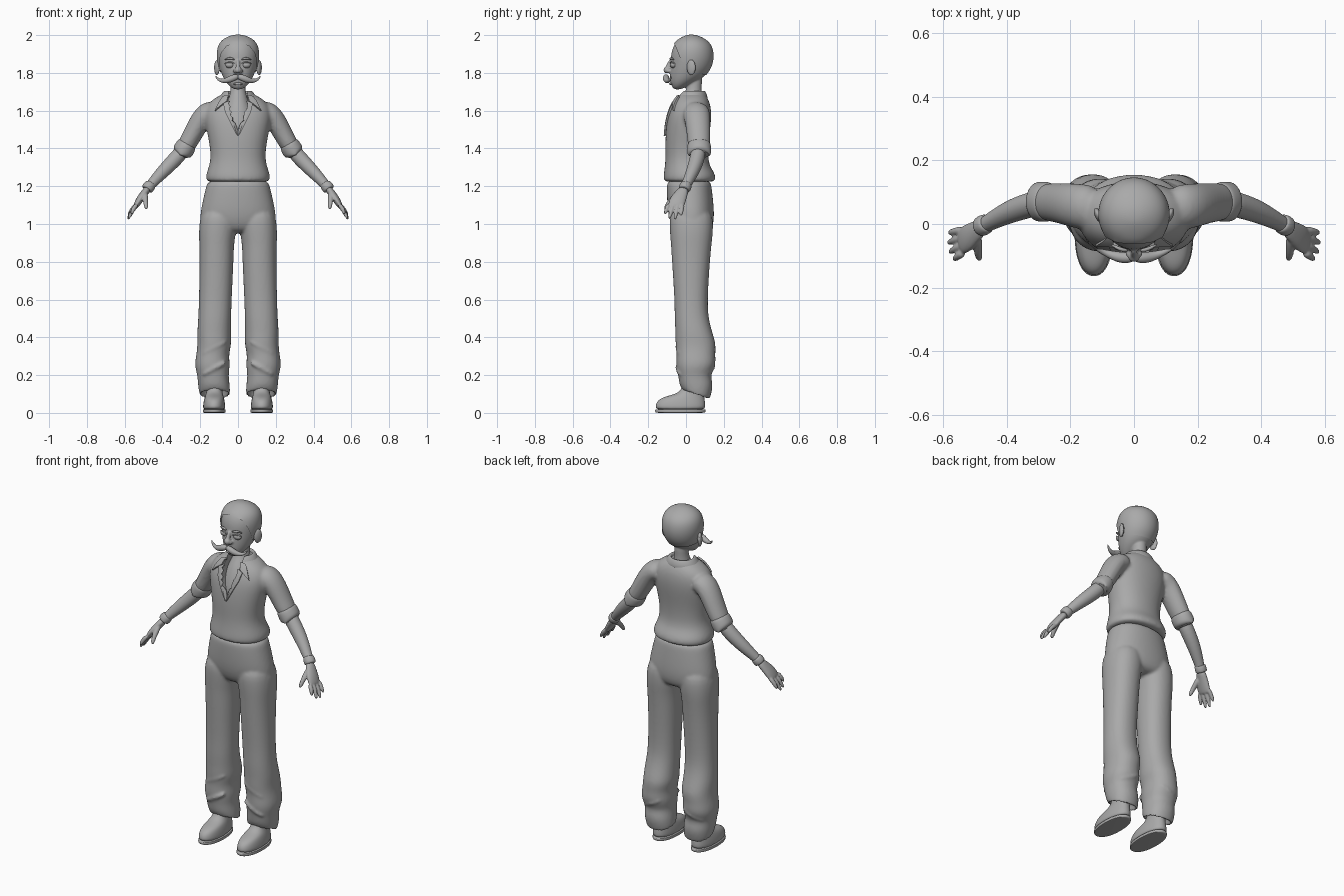
import bpy, bmesh, math
from mathutils import Vector, Matrix

cube = bpy.data.objects.get("Cube")
if cube:
    bpy.data.objects.remove(cube)

clay = bpy.data.materials.new("clay_grey")
clay.use_nodes = True
GREY = (0.4, 0.4, 0.4, 1)
clay.diffuse_color = GREY
clay.node_tree.nodes["Principled BSDF"].inputs["Base Color"].default_value = GREY


def loft(bm, rings, axis=None, sides=(1,), n=16, power=1.0):
    """Skin elliptical rings (centre, radius_y, radius_x) along a path."""
    centres = [Vector(r[0]) for r in rings]
    for s in sides:
        loops = []
        for i, (c, ru, rv) in enumerate(rings):
            t = axis or centres[min(i + 1, len(rings) - 1)] - centres[max(i - 1, 0)]
            t = t.normalized()
            u = Vector((0, 1, 0))
            u = (u - t * u.dot(t)).normalized()
            v = t.cross(u)
            loop = []
            for k in range(n):
                a = math.tau * k / n
                ca, sa = math.cos(a), math.sin(a)
                ca = math.copysign(abs(ca) ** power, ca)
                sa = math.copysign(abs(sa) ** power, sa)
                p = centres[i] + u * ru * ca + v * rv * sa
                loop.append(bm.verts.new((p.x * s, p.y, p.z)))
            loops.append(loop)
        for a, b in zip(loops, loops[1:]):
            for k in range(n):
                bm.faces.new((a[k], a[k - 1], b[k - 1], b[k]))
        bm.faces.new(loops[0])
        bm.faces.new(loops[-1])


def stack(bm, rows, **kw):
    """Horizontal rings from rows of height, inner x, outer x, front y, back y."""
    rings = [(((a + b) / 2, (f + k) / 2, z), (k - f) / 2, (b - a) / 2) for z, a, b, f, k in rows]
    loft(bm, rings, axis=Vector((0, 0, 1)), **kw)


def body(bm, rows, **kw):
    """Centred stack: height, half width, front y, back y."""
    stack(bm, [(z, -w, w, f, k) for z, w, f, k in rows], **kw)


def tube(bm, pts, flat=1.0, **kw):
    """Round tube through (x, y, z, radius) points."""
    loft(bm, [((x, y, z), r, r * flat) for x, y, z, r in pts], **kw)


def ball(bm, centre, size, sides=(1,), turn=0.0):
    for s in sides:
        m = Matrix.Translation((centre[0] * s, centre[1], centre[2]))
        m = m @ Matrix.Rotation(turn * s, 4, 'Z') @ Matrix.Diagonal((*size, 1))
        bmesh.ops.create_uvsphere(bm, u_segments=20, v_segments=12, radius=1, matrix=m)


def bake(ob):
    """Freeze modifiers, then smooth with sharp edges kept."""
    bpy.context.view_layer.update()
    dg = bpy.context.evaluated_depsgraph_get()
    ob_mesh = bpy.data.meshes.new_from_object(ob.evaluated_get(dg))
    ob.modifiers.clear()
    ob.data = ob_mesh
    ob_mesh.materials.clear()
    ob_mesh.materials.append(clay)
    bpy.ops.object.select_all(action='DESELECT')
    ob.select_set(True)
    bpy.context.view_layer.objects.active = ob
    bpy.ops.object.shade_smooth_by_angle(angle=math.radians(40))


def finish(name, bm, voxel=0, relax=3, subdiv=2, cutter=None, wrap=None):
    bmesh.ops.recalc_face_normals(bm, faces=bm.faces)
    me = bpy.data.meshes.new(name)
    bm.to_mesh(me)
    bm.free()
    ob = bpy.data.objects.new(name, me)
    bpy.context.collection.objects.link(ob)
    if subdiv:
        ob.modifiers.new("round", 'SUBSURF').levels = subdiv
    if voxel:
        r = ob.modifiers.new("blend", 'REMESH')
        r.mode, r.voxel_size = 'VOXEL', voxel
        sm = ob.modifiers.new("relax", 'SMOOTH')
        sm.factor, sm.iterations = 0.5, relax
    if cutter:
        b = ob.modifiers.new("opening", 'BOOLEAN')
        b.operation, b.solver, b.object = 'DIFFERENCE', 'EXACT', cutter
    if wrap:
        w = ob.modifiers.new("drape", 'SHRINKWRAP')
        w.target, w.wrap_mode, w.offset = wrap, 'ABOVE_SURFACE', 0.006
        t = ob.modifiers.new("cloth", 'SOLIDIFY')
        t.thickness, t.offset = 0.01, 0
    bake(ob)
    return ob


BOTH = (1, -1)

# Trousers: hips and baggy legs with folds and slanted open cuffs
bm = bmesh.new()
stack(bm, [(1.1, .0, .193, -.09, .14), (.98, .004, .21, -.09, .148), (.9, .02, .207, -.082, .138),
           (.8, .022, .205, -.076, .128), (.6, .032, .208, -.062, .115), (.5, .035, .212, -.062, .12),
           (.42, .036, .218, -.057, .143), (.36, .033, .216, -.058, .162), (.31, .048, .222, -.05, .155),
           (.25, .04, .232, -.055, .162), (.2, .05, .216, -.042, .128), (.15, .042, .214, -.038, .148),
           (.1, .04, .206, -.022, .128), (.095, .045, .2, -.016, .122), (.1, .052, .193, -.008, .115),
           (.15, .055, .19, -.008, .112)], sides=BOTH, power=.9)
for v in bm.verts:
    if v.co.z < .13:
        v.co.z -= (v.co.y - .05) * .35
body(bm, [(1.24, .16, -.1, .13), (1.2, .172, -.105, .138), (1.1, .196, -.102, .149),
          (1.03, .207, -.093, .152), (.97, .2, -.07, .14), (.95, .14, -.03, .1)], power=.9)
for z in (.35, .24):
    tube(bm, [(.06, -.03, z + .03, .01), (.12, -.052, z, .013), (.19, -.03, z - .04, .01)], sides=BOTH)
    tube(bm, [(.07, .13, z + .03, .01), (.13, .152, z, .014), (.2, .11, z - .03, .01)], sides=BOTH)
finish("trousers", bm, voxel=.008, relax=4)

# Shoes and soles
bm = bmesh.new()
stack(bm, [(.012, .068, .184, -.16, .1), (.035, .066, .187, -.166, .106), (.065, .07, .182, -.155, .102),
           (.085, .075, .176, -.12, .099), (.1, .08, .17, -.055, .097), (.125, .082, .168, -.02, .093),
           (.19, .085, .165, -.01, .085)], sides=BOTH, power=.9)
finish("shoes", bm)
bm = bmesh.new()
stack(bm, [(0, .066, .186, -.16, .1), (.002, .064, .188, -.166, .106), (.018, .064, .188, -.168, .108),
           (.02, .066, .186, -.16, .1)], sides=BOTH, power=.9)
finish("soles", bm)

# V-shaped neck opening, removed once the shirt is cut
bm = bmesh.new()
outline = [(0, 1.475), (.036, 1.56), (.05, 1.63), (.05, 1.75), (-.05, 1.75), (-.05, 1.63), (-.036, 1.56)]
face = bm.faces.new([bm.verts.new((x, -.3, z)) for x, z in outline])
ext = bmesh.ops.extrude_face_region(bm, geom=[face])
bmesh.ops.translate(bm, verts=[g for g in ext["geom"] if isinstance(g, bmesh.types.BMVert)], vec=(0, .32, 0))
opening = finish("neck_opening", bm, subdiv=0)
opening.hide_render = True

# Shirt: torso blended with short sleeves
bm = bmesh.new()
body(bm, [(1.222, .155, -.105, .14), (1.228, .17, -.12, .156), (1.25, .174, -.122, .16),
          (1.275, .168, -.119, .15), (1.31, .155, -.114, .127), (1.36, .146, -.11, .118),
          (1.44, .157, -.112, .122), (1.52, .174, -.107, .133), (1.58, .182, -.097, .137),
          (1.63, .168, -.078, .132), (1.665, .13, -.058, .118), (1.69, .08, -.035, .1),
          (1.695, .05, -.01, .08)], power=.9)
loft(bm, [((.11, .05, 1.6), .07, .06), ((.17, .055, 1.59), .073, .06), ((.208, .062, 1.535), .068, .056),
          ((.25, .068, 1.455), .062, .051), ((.298, .07, 1.375), .058, .048)], sides=BOTH)
shirt = finish("shirt", bm, voxel=.009, relax=4, cutter=opening)

# Rolled sleeve cuffs
bm = bmesh.new()
loft(bm, [((.266, .069, 1.429), .05, .042), ((.268, .069, 1.425), .063, .053), ((.285, .07, 1.397), .065, .057),
          ((.304, .07, 1.366), .063, .056), ((.306, .07, 1.362), .055, .047), ((.298, .07, 1.376), .045, .04)],
     sides=BOTH)
finish("sleeve_cuffs", bm)

# Collar band, pointed collar leaves and lapels
bm = bmesh.new()
body(bm, [(1.65, .1, -.055, .112), (1.668, .104, -.055, .117), (1.69, .088, -.043, .111),
          (1.708, .072, -.03, .1), (1.704, .06, -.02, .092), (1.67, .055, -.015, .085)])
finish("collar_band", bm, cutter=opening)
bpy.data.objects.remove(opening)
LEAF = [(.05, 1.69), (.085, 1.685), (.132, 1.607), (.088, 1.632), (.058, 1.65)]
LAPEL = [(.05, 1.65), (.078, 1.637), (.068, 1.59), (.004, 1.465), (.002, 1.478), (.036, 1.56)]
for name, shape in (("collar_leaves", LEAF), ("lapels", LAPEL)):
    bm = bmesh.new()
    for s in BOTH:
        f = bm.faces.new([bm.verts.new((x * s, -.1 + max(0, z - 1.58) * .5, z)) for x, z in shape])
        f.normal_update()
        if f.normal.y > 0:
            f.normal_flip()
    bmesh.ops.triangulate(bm, faces=bm.faces)
    bmesh.ops.subdivide_edges(bm, edges=bm.edges, cuts=5, use_grid_fill=True)
    finish(name, bm, subdiv=0, wrap=shirt)

# Forearms and hands
bm = bmesh.new()
tube(bm, [(.275, .07, 1.41, .04), (.33, .06, 1.345, .041), (.4, .035, 1.275, .036),
          (.46, .002, 1.21, .026), (.485, -.012, 1.18, .025)], sides=BOTH)
loft(bm, [((.475, -.006, 1.19), .025, .02), ((.495, -.022, 1.165), .034, .02), ((.52, -.042, 1.13), .044, .02),
          ((.538, -.053, 1.1), .044, .016), ((.545, -.056, 1.088), .036, .012)], sides=BOTH)
tips = [(.565, -.113, 1.05), (.58, -.09, 1.026), (.585, -.06, 1.02), (.582, -.028, 1.042)]
for i, (x, y, z) in enumerate(tips):
    base = Vector((.534, -.09 + .024 * i, 1.105))
    mid = base.lerp(Vector((x, y, z)), .5) + Vector((.005, 0, .003))
    tube(bm, [(*base, .013), (*mid, .012), (x, y, z, .008)], sides=BOTH)
tube(bm, [(.493, -.035, 1.165, .018), (.49, -.075, 1.13, .014), (.488, -.1, 1.1, .012),
          (.484, -.113, 1.078, .008)], sides=BOTH)
finish("arms_and_hands", bm, voxel=.0045, relax=2)
bm = bmesh.new()
tube(bm, [(.46, .004, 1.214, .022), (.461, .003, 1.212, .032), (.482, -.009, 1.184, .034),
          (.484, -.01, 1.181, .024)], sides=BOTH)
finish("wrist_bands", bm)

# Head with nose and ears, neck and bare chest
HEAD = [(1.712, .018, -.062, -.03), (1.725, .042, -.074, 0), (1.75, .065, -.084, .05),
        (1.78, .083, -.088, .1), (1.82, .098, -.086, .13), (1.86, .107, -.083, .143),
        (1.9, .11, -.082, .145), (1.94, .104, -.07, .136), (1.97, .085, -.048, .112),
        (1.99, .053, -.015, .077), (2.001, .015, .015, .042)]
bm = bmesh.new()
body(bm, HEAD)
body(bm, [(1.8, .04, .0, .09), (1.73, .037, .005, .083), (1.69, .045, -.008, .085), (1.65, .055, -.04, .09),
          (1.6, .08, -.066, .09), (1.52, .09, -.092, .08), (1.45, .09, -.09, .07)])
ball(bm, (0, -.1, 1.815), (.02, .02, .018))
ball(bm, (.014, -.092, 1.81), (.013, .014, .012), BOTH)
tube(bm, [(0, -.08, 1.87, .01), (0, -.092, 1.84, .011), (0, -.102, 1.818, .014)])
ball(bm, (.112, .028, 1.828), (.012, .026, .042), BOTH, turn=-.4)
finish("head_and_neck", bm, voxel=.005, relax=3)

# Eyes, lids, brows and lower lip
bm = bmesh.new()
ball(bm, (.043, -.066, 1.842), (.024, .018, .017), BOTH)
finish("eyes", bm, subdiv=0)
for name, z, r in (("upper_lids", 1.854, .005), ("eyebrows", 1.875, .008)):
    bm = bmesh.new()
    tube(bm, [(.017, -.083, z - .005, r * .6), (.042, -.081, z + .006, r), (.074, -.063, z - .006, r * .4)],
         sides=BOTH, n=8)
    finish(name, bm)
bm = bmesh.new()
ball(bm, (0, -.079, 1.742), (.024, .01, .007))
finish("lower_lip", bm, subdiv=0)

# Curled moustache
bm = bmesh.new()
tube(bm, [(-.004, -.103, 1.783, .012), (.02, -.107, 1.776, .019), (.05, -.104, 1.762, .018),
          (.08, -.094, 1.756, .012), (.105, -.085, 1.764, .008), (.12, -.079, 1.785, .002)], sides=BOTH, n=10)
finish("moustache", bm)

# Close-cropped hair over the back and crown
bm = bmesh.new()
body(bm, [(z + .002, w + .004, f - .004, k + .003) for z, w, f, k in HEAD], n=32)
for point, normal in (((0, -.015, 1.84), (0, -.11, -.045)), ((0, .1, 1.79), (0, -.2, -1))):
    bmesh.ops.bisect_plane(bm, geom=bm.verts[:] + bm.edges[:] + bm.faces[:], plane_co=point,
                           plane_no=normal, clear_outer=True)
finish("hair", bm)
